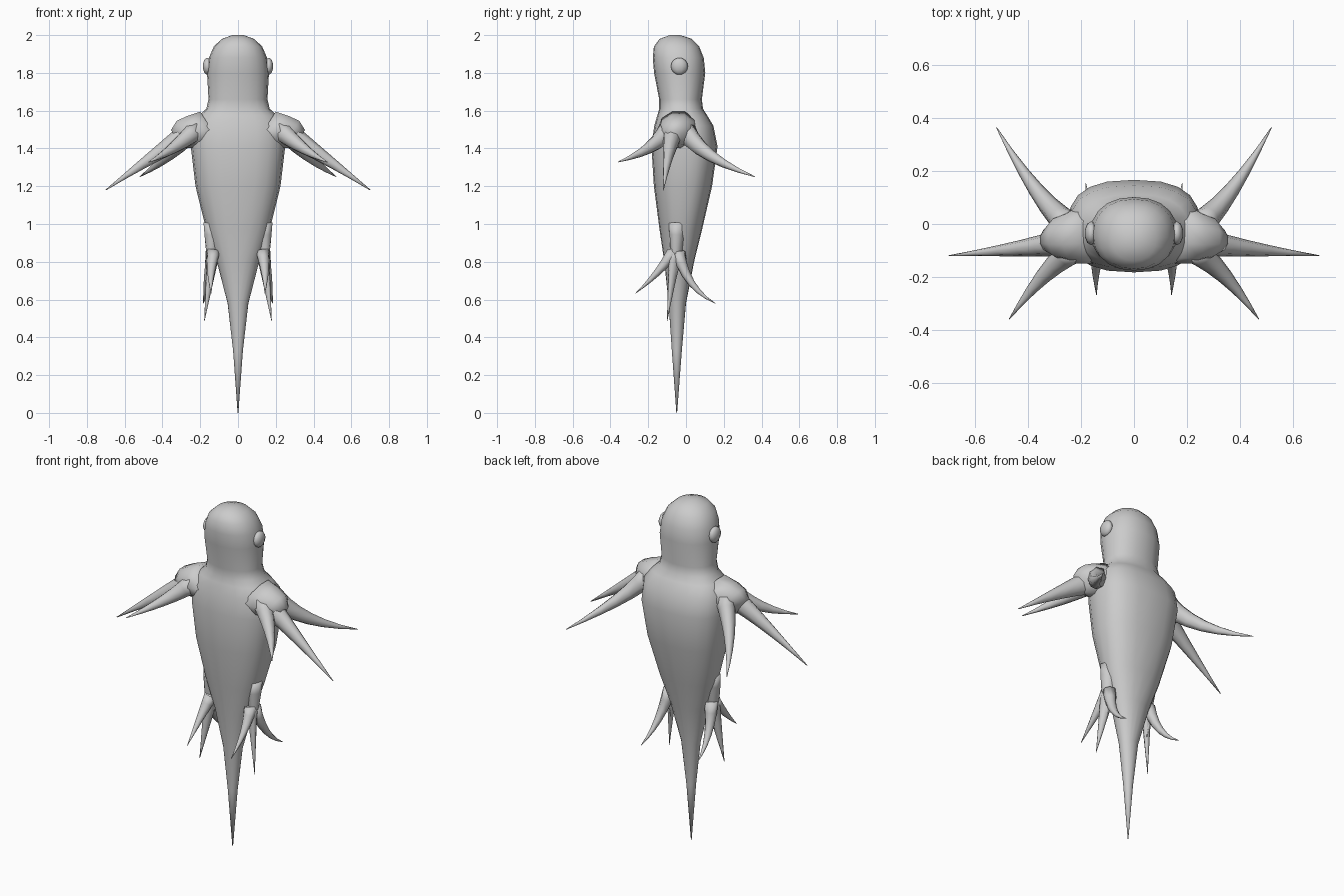
import bpy, bmesh, math
from mathutils import Vector

if "Cube" in bpy.data.objects:
    bpy.data.objects.remove(bpy.data.objects["Cube"])


def finish(bm, name, mirrored=False):
    bmesh.ops.recalc_face_normals(bm, faces=bm.faces)
    me = bpy.data.meshes.new(name)
    bm.to_mesh(me)
    bm.free()
    for p in me.polygons:
        p.use_smooth = True
    ob = bpy.data.objects.new(name, me)
    bpy.context.collection.objects.link(ob)
    if mirrored:
        ob.modifiers.new("mirror", 'MIRROR').use_mirror_merge = False
    return ob


def skin(bm, rings):
    """Bridge rings of points and cap both ends."""
    loops = [[bm.verts.new(p) for p in r] for r in rings]
    n = len(loops[0])
    for a, b in zip(loops, loops[1:]):
        for i in range(n):
            j = (i + 1) % n
            bm.faces.new((a[i], a[j], b[j], b[i]))
    bm.faces.new(loops[0])
    bm.faces.new(loops[-1])


def oval(z, w, y0, y1, power, n=20):
    """Rounded-box cross-section at height z."""
    pts = []
    for i in range(n):
        a = math.tau * i / n
        c, s = math.cos(a), math.sin(a)
        x = math.copysign(abs(c) ** (2 / power), c) * w
        y = (y0 + y1) / 2 + math.copysign(abs(s) ** (2 / power), s) * (y1 - y0) / 2
        pts.append((x, y, z))
    return pts


def spike(bm, p0, p1, p2, r_side, r_up, steps=6, n=8):
    """Curved tapering spike along a quadratic curve."""
    p0, p1, p2 = map(Vector, (p0, p1, p2))
    rings = []
    for k in range(steps + 1):
        t = k / steps
        c = p0 * (1 - t) ** 2 + p1 * 2 * t * (1 - t) + p2 * t * t
        d = ((p1 - p0) * (1 - t) + (p2 - p1) * t).normalized()
        side = d.cross(Vector((0, 0, 1))).normalized()
        up = side.cross(d)
        f = max(0.03, (1 - t) ** 0.9)
        rings.append([c + side * math.cos(math.tau * i / n) * r_side * f
                      + up * math.sin(math.tau * i / n) * r_up * f for i in range(n)])
    skin(bm, rings)


# body with pointed tail, neck and domed head: z, half width, front y, back y, squareness
bm = bmesh.new()
skin(bm, [oval(*s) for s in [
    (0.0, .002, -.051, -.047, 2), (.33, .026, -.075, -.022, 2),
    (.58, .055, -.092, .0, 2), (.8, .112, -.115, .043, 2.1),
    (.97, .168, -.14, .085, 2.3), (1.2, .225, -.17, .138, 2.5),
    (1.41, .25, -.183, .167, 2.6), (1.52, .243, -.168, .145, 2.6),
    (1.575, .205, -.152, .112, 2.5), (1.61, .168, -.142, .09, 2.3),
    (1.66, .156, -.142, .084, 2.2), (1.8, .164, -.169, .102, 2.2),
    (1.88, .154, -.176, .094, 2.2), (1.94, .128, -.17, .07, 2.2),
    (1.98, .085, -.14, .03, 2.1), (2.0, .03, -.085, -.03, 2)]])
finish(bm, "body")

# eyes
bm = bmesh.new()
bmesh.ops.create_uvsphere(bm, u_segments=10, v_segments=8, radius=1)
for v in bm.verts:
    v.co = Vector((.162 + v.co.x * .025, -.035 + v.co.y * .045, 1.835 + v.co.z * .045))
finish(bm, "eyes", True)

# arms: shoulder stump and three long fingers
bm = bmesh.new()
n = 10
rings = []
for x, y, z, ry, rz in [(.14, -.04, 1.5, .11, .10), (.22, -.045, 1.49, .105, .085),
                        (.28, -.05, 1.475, .085, .075), (.325, -.06, 1.45, .045, .05)]:
    rings.append([(x + .05 * math.sin(math.tau * i / n) * (rz / .08),
                   y + ry * math.cos(math.tau * i / n),
                   z + rz * math.sin(math.tau * i / n)) for i in range(n)])
skin(bm, rings)
spike(bm, (.24, -.065, 1.49), (.38, -.09, 1.41), (.70, -.12, 1.18), .058, .07)
spike(bm, (.24, -.01, 1.5), (.36, .08, 1.35), (.52, .365, 1.25), .055, .062)
spike(bm, (.22, -.09, 1.5), (.34, -.17, 1.39), (.472, -.36, 1.328), .055, .058)
finish(bm, "arms", True)

# legs: small hip and three toes
bm = bmesh.new()
spike(bm, (.125, -.045, 1.0), (.145, -.05, .85), (.14, -.06, .68), .05, .06, 5)
spike(bm, (.13, -.055, .86), (.15, -.075, .7), (.178, -.1, .487), .03, .042)
spike(bm, (.135, -.04, .85), (.165, .0, .66), (.183, .155, .58), .038, .036)
spike(bm, (.13, -.07, .85), (.15, -.14, .74), (.142, -.268, .632), .036, .034)
finish(bm, "legs", True)
